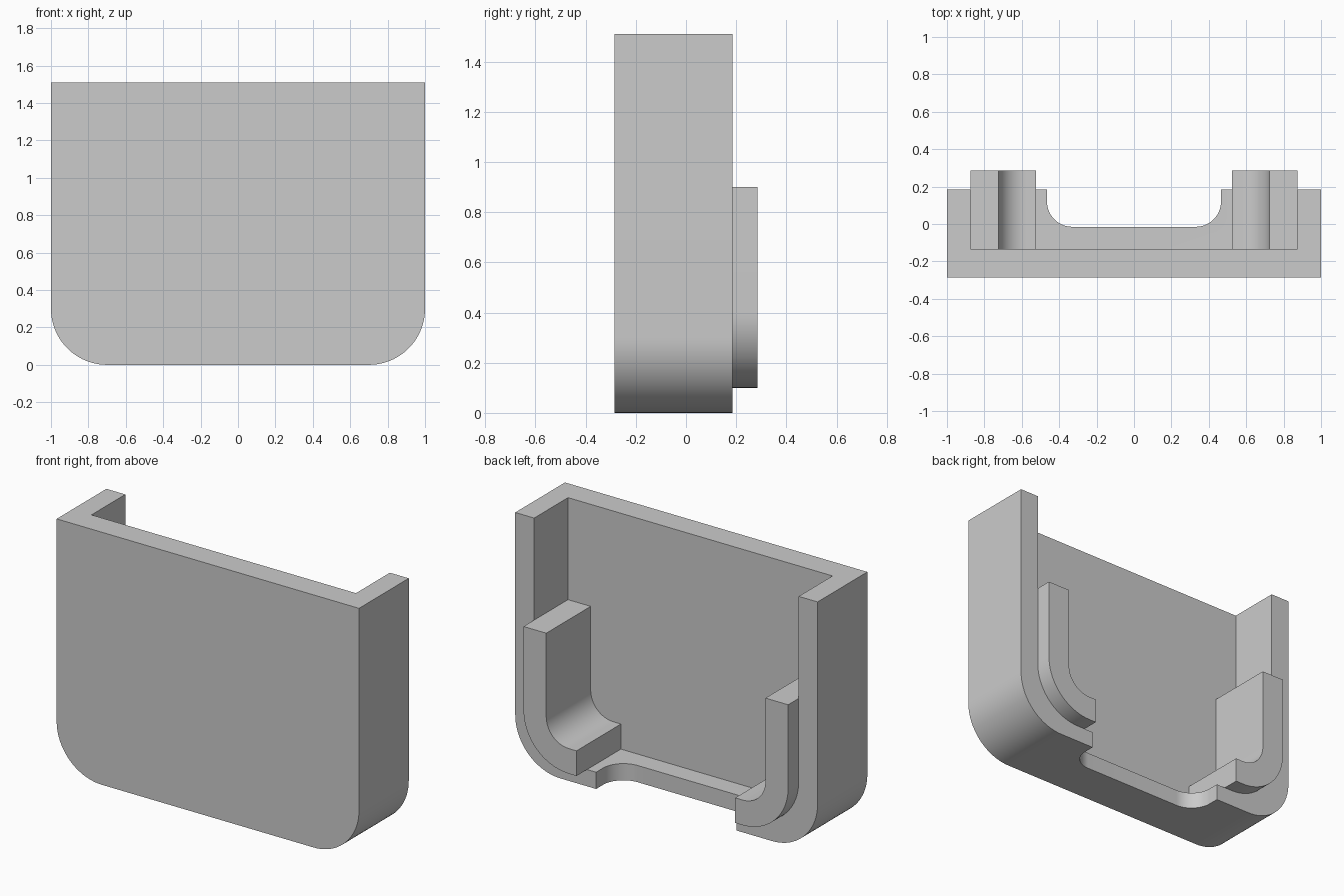
import bpy, bmesh
from math import sin, cos, radians
from mathutils import Vector

cube = bpy.data.objects.get("Cube")
if cube:
    bpy.data.objects.remove(cube, do_unlink=True)

grey = bpy.data.materials.new("light grey")
grey.use_nodes = True
grey.diffuse_color = (0.6, 0.6, 0.6, 1)
grey.node_tree.nodes["Principled BSDF"].inputs["Base Color"].default_value = grey.diffuse_color

FRONT, PLATE, BACK, LINER_BACK = -0.285, -0.135, 0.185, 0.285
HEIGHT, FLOOR = 1.51, 0.1


def arc(cx, cy, r, start, end, steps=20):
    angles = [radians(start + (end - start) * i / steps) for i in range(steps + 1)]
    return [(cx + r * cos(a), cy + r * sin(a)) for a in angles]


def mirrored(half):
    """Close a right-hand half outline with its mirror image."""
    return half + [(-x, y) for x, y in reversed(half)]


def prism(name, outline, low, high, along):
    """Extrude an outline along y (outline in x, z) or along z (outline in x, y)."""
    bm = bmesh.new()
    place = (lambda p: (p[0], low, p[1])) if along == "y" else (lambda p: (p[0], p[1], low))
    face = bm.faces.new([bm.verts.new(place(p)) for p in outline])
    new = bmesh.ops.extrude_face_region(bm, geom=[face])["geom"]
    move = Vector((0, high - low, 0) if along == "y" else (0, 0, high - low))
    bmesh.ops.translate(bm, vec=move, verts=[v for v in new if isinstance(v, bmesh.types.BMVert)])
    bmesh.ops.recalc_face_normals(bm, faces=bm.faces)
    mesh = bpy.data.meshes.new(name)
    bm.to_mesh(mesh)
    bm.free()
    mesh.materials.append(grey)
    obj = bpy.data.objects.new(name, mesh)
    bpy.context.collection.objects.link(obj)
    return obj


def smooth(obj):
    bpy.ops.object.select_all(action="DESELECT")
    obj.select_set(True)
    bpy.context.view_layer.objects.active = obj
    bpy.ops.object.shade_smooth_by_angle(angle=radians(30))


# Tray body: rounded lower corners, hollowed from the back and open at the top
body = prism("tray_body", mirrored(arc(0.7, 0.3, 0.3, -90, 0) + [(1, HEIGHT)]), FRONT, BACK, "y")
cavity = prism("cavity_cutter", mirrored(arc(0.575, FLOOR + 0.3, 0.3, -90, 0) + [(0.875, 2)]),
               PLATE, 1, "y")
# Rounded notch in the floor's back edge
notch = prism("notch_cutter", mirrored(arc(0.33, 0.12, 0.135, -90, 0) + [(0.465, 1)]),
              -0.5, 0.2, "z")
for cutter in (cavity, notch):
    bpy.context.view_layer.objects.active = body
    mod = body.modifiers.new("cut", "BOOLEAN")
    mod.operation = "DIFFERENCE"
    mod.solver = "EXACT"
    mod.object = cutter
    bpy.ops.object.modifier_apply(modifier=mod.name)
    bpy.data.objects.remove(cutter, do_unlink=True)
smooth(body)

# Curved rails lining the lower corners
for side, name in ((1, "left_rail"), (-1, "right_rail")):
    outer = [(0.525, FLOOR)] + arc(0.575, 0.4, 0.3, -90, 0) + [(0.875, 0.9)]
    inner = [(0.725, 0.9)] + arc(0.575, 0.4, 0.15, 0, -90) + [(0.525, 0.25)]
    smooth(prism(name, [(side * x, z) for x, z in outer + inner], PLATE, LINER_BACK, "y"))
